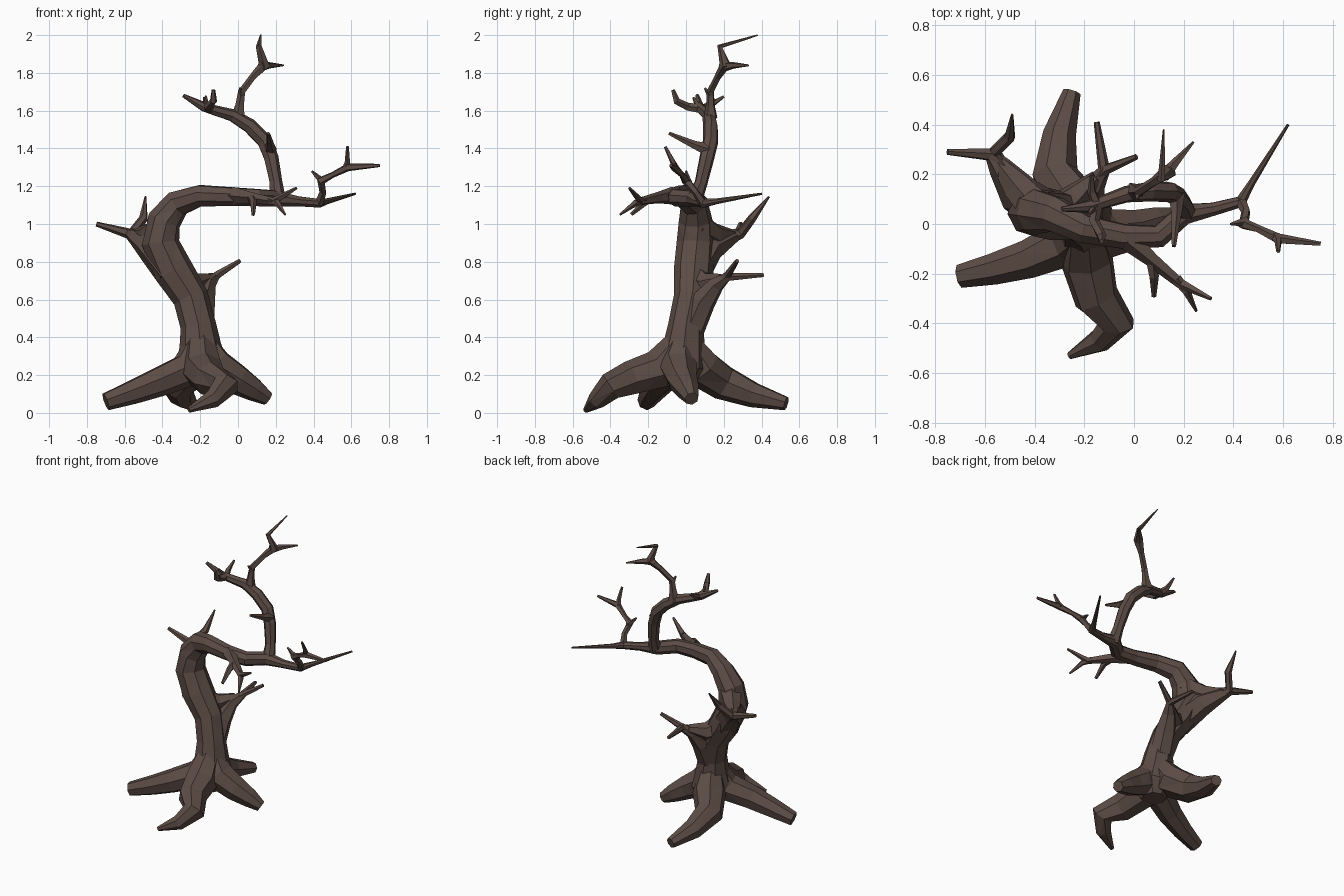
import bpy
import bmesh
from math import cos, sin, tau
from mathutils import Vector

cube = bpy.data.objects.get("Cube")
if cube:
    bpy.data.objects.remove(cube, do_unlink=True)

# Single bark colour
BARK = (0.108, 0.072, 0.060, 1.0)
bark = bpy.data.materials.new("dark brown bark")
bark.use_nodes = True
bark.diffuse_color = BARK
shader = bark.node_tree.nodes["Principled BSDF"]
shader.inputs["Base Color"].default_value = BARK
shader.inputs["Roughness"].default_value = 0.9

UNIT = 0.01  # path points are (x, y, z, radius) in hundredths


def add_tube(bm, path, sides):
    """Sweep a tapering polygon along the path and cap both ends."""
    points = [Vector(p[:3]) * UNIT for p in path]
    previous = None
    normal = None
    for i, centre in enumerate(points):
        before = points[max(i - 1, 0)]
        after = points[min(i + 1, len(points) - 1)]
        # average of the neighbouring directions gives mitred joints
        direction = (centre - before).normalized() + (after - centre).normalized()
        direction.normalize()
        if normal is None:
            normal = direction.orthogonal()
        normal = (normal - direction * normal.dot(direction)).normalized()
        side = direction.cross(normal)
        radius = path[i][3] * UNIT
        ring = []
        for k in range(sides):
            angle = tau * k / sides
            offset = normal * cos(angle) + side * sin(angle)
            ring.append(bm.verts.new(centre + offset * radius))
        if previous is None:
            bm.faces.new(list(reversed(ring)))
        else:
            for k in range(sides):
                n = (k + 1) % sides
                bm.faces.new((previous[k], previous[n], ring[n], ring[k]))
        previous = ring
    bm.faces.new(previous)


def make_part(name, paths, sides):
    """Build one flat-shaded object from several tapering tubes."""
    bm = bmesh.new()
    for path in paths:
        add_tube(bm, path, sides)
    bmesh.ops.triangulate(bm, faces=[f for f in bm.faces if len(f.verts) == 4])
    bmesh.ops.recalc_face_normals(bm, faces=bm.faces[:])
    mesh = bpy.data.meshes.new(name)
    bm.to_mesh(mesh)
    bm.free()
    mesh.materials.append(bark)
    part = bpy.data.objects.new(name, mesh)
    bpy.context.collection.objects.link(part)
    return part


# Trunk bending over into the long main limb
trunk = [(-19, -3, 14, 8), (-19, -3, 24, 14), (-20, -1, 36, 11), (-21, 0, 46, 9.5),
         (-25, 3, 61, 9.5), (-34, 4, 75, 10.5), (-41, 5, 90, 10), (-39, 5, 102, 9),
         (-32, 4, 111, 7.5), (-20, -2, 115, 6), (-4, -5, 114.5, 5.2), (10, -5, 114, 4.8),
         (20, 4, 113.5, 4.5), (32, 6, 112, 2.8), (43, 9, 111, 2.5), (47, 16, 112, 1.6),
         (62, 40, 116, 0.6)]
make_part("trunk", [trunk], 8)

# Four spreading roots
make_part("left_front_root", [[(-20, -3, 38, 7), (-26, -7, 23, 10), (-42, -14, 16.5, 8),
                               (-56, -18, 11, 6.5), (-70, -21, 6, 4.8)]], 7)
make_part("back_root", [[(-20, 0, 38, 7), (-24, 8, 24, 11), (-32, 20, 16, 9.5),
                         (-30, 36, 9.5, 6.8), (-25, 53, 5, 3.7)]], 7)
make_part("front_root", [[(-20, -2, 38, 8), (-19, -14, 23, 11), (-15, -30, 18, 9.3),
                          (-7, -40, 14, 7.5), (-14, -47, 7, 5), (-26, -53, 1.5, 1.5)]], 7)
make_part("right_root", [[(-19, -2, 38, 7), (-13, -4, 25, 10.5), (0, -2, 17.5, 8.2),
                          (9, 1, 12, 6.2), (16, 3, 7.5, 3.8)]], 7)

# Low forked branch behind the trunk, webbed to it above
make_part("low_back_branch", [
    [(-20, 3, 45, 7.5), (-19, 9, 59, 7), (-16, 16, 68, 4.6), (-12, 22, 72, 2.5),
     (-15, 41, 73, 1.2)],
    [(-15, 18, 69, 3), (-11, 22, 73, 2.2), (1, 27, 80.5, 1.2)],
    [(-30, 5, 71, 8), (-23, 11, 68, 6), (-15, 19, 71, 2.8)],
], 6)

# Forked branch at the bend of the trunk
make_part("bend_branch", [
    [(-34, 3, 74, 10), (-46, 12, 88, 8.5), (-54, 23, 93, 4.8), (-58, 28, 95, 2.8),
     (-75, 29, 100, 1.3)],
    [(-38, 5, 100, 8), (-47, 15, 94, 6.5), (-55, 25, 94, 3)],
    [(-54, 23, 93, 4), (-56, 29, 95, 2.8), (-50, 35, 103, 2.4), (-49, 44, 114.5, 0.5)],
], 6)

# Drooping twigs in front of the limb
make_part("front_limb_twigs", [
    [(-2, -6, 115, 5), (7, -14, 114, 3.2), (19, -24, 112, 2.2), (31, -30, 119, 0.8)],
    [(7, -14, 114, 2.5), (8, -21, 112, 2), (8, -29, 105, 1)],
    [(17, -22, 112.5, 2.2), (21, -27, 111, 1.8), (25, -35, 105, 0.6)],
], 5)

# Upright twigs near the tip of the limb
make_part("limb_tip_twigs", [
    [(43, 9, 111, 2.5), (45, 5, 117, 1.9), (44, 0, 123, 2.4), (50, -2, 126, 1.6),
     (58, -6, 130, 2.2), (75, -8, 131, 0.9)],
    [(57, -5, 129, 2), (58, -7, 133, 1.5), (58, -11, 141, 0.8)],
    [(45, 1, 122, 2.2), (39, 0, 128, 0.6)],
], 5)

# Rising limb that twists back over the trunk
make_part("upper_limb", [
    [(21, 4, 112, 4.5), (20, 8, 122, 3.5), (17.5, 11, 135, 4), (14, 13, 144, 4.2),
     (6, 13, 152, 4), (-3, 12, 157.5, 3.4), (-12, 9, 160, 2.8), (-18, 7, 162, 2.6),
     (-29, 6, 168, 1)],
], 7)

# Crown shoots with hooked tip
make_part("crown_shoots", [
    [(0, 13, 156, 4), (1, 13, 163, 2.4), (2, 13, 170, 2), (8, 17, 178, 1.9),
     (14, 21, 184, 3.2), (11, 18, 194, 1.6), (12, 38, 200, 0.4)],
    [(12, 19, 183, 2.8), (17, 25, 184, 1.8), (24, 33, 184, 0.5)],
    [(2, 13, 168, 2), (1, 10, 172, 0.6)],
], 5)

# Small twigs at the end of the rising limb
make_part("upper_twigs", [
    [(-15, 8, 161, 2.6), (-16, 1, 162, 2.2), (-13, -5, 165, 2), (-13, -7, 171, 1)],
    [(-15, 8, 161, 2.4), (-17, 13, 163, 1.8), (-17, 20, 167.5, 0.7)],
    [(-16, 7, 161, 2), (-18, 4, 167, 0.7)],
    [(17, 12, 139, 3.6), (17, 4, 142, 2.2), (16, -9, 148, 0.9)],
], 5)
